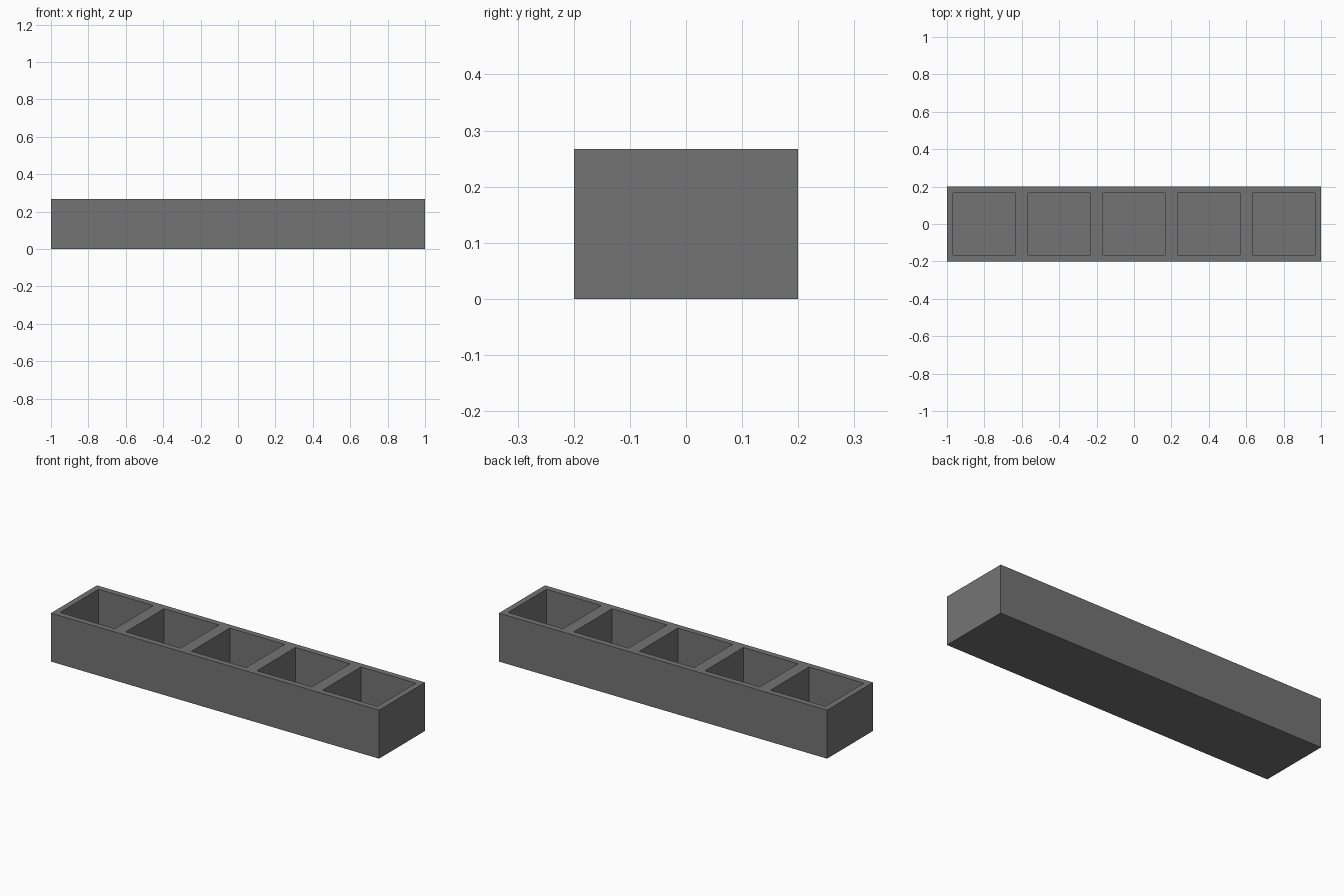
import bpy
import bmesh
from mathutils import Matrix, Vector

CELLS = 5
LENGTH, DEPTH, HEIGHT = 2.0, 0.4, 0.267
WALL = 0.033

cube = bpy.data.objects.get("Cube")
if cube:
    bpy.data.objects.remove(cube, do_unlink=True)

# Single dark grey material
grey = bpy.data.materials.new("dark grey")
grey.use_nodes = True
colour = (0.175, 0.175, 0.175, 1)
grey.diffuse_color = colour
grey.node_tree.nodes["Principled BSDF"].inputs["Base Color"].default_value = colour

# Solid block standing on the ground
bm = bmesh.new()
bmesh.ops.create_cube(bm, size=1, matrix=Matrix.Translation((0, 0, HEIGHT / 2))
                      @ Matrix.Diagonal((LENGTH, DEPTH, HEIGHT, 1)))

# Divide the block into equal cells along its length
for i in range(1, CELLS):
    x = LENGTH * (i / CELLS - 0.5)
    bmesh.ops.bisect_plane(bm, geom=bm.verts[:] + bm.edges[:] + bm.faces[:],
                           plane_co=(x, 0, 0), plane_no=(1, 0, 0))

# Sink an open compartment into each cell, leaving walls and a floor
bm.normal_update()
tops = [f for f in bm.faces if f.normal.z > 0.9]
bmesh.ops.inset_individual(bm, faces=tops, thickness=WALL, use_even_offset=True)
pockets = bmesh.ops.extrude_discrete_faces(bm, faces=tops)["faces"]
rims = {}
for floor in pockets:
    bmesh.ops.translate(bm, verts=floor.verts, vec=Vector((0, 0, WALL - HEIGHT)))

bmesh.ops.recalc_face_normals(bm, faces=bm.faces)
mesh = bpy.data.meshes.new("compartment_tray")
bm.to_mesh(mesh)
bm.free()
mesh.materials.append(grey)
tray = bpy.data.objects.new("compartment_tray", mesh)
bpy.context.collection.objects.link(tray)
